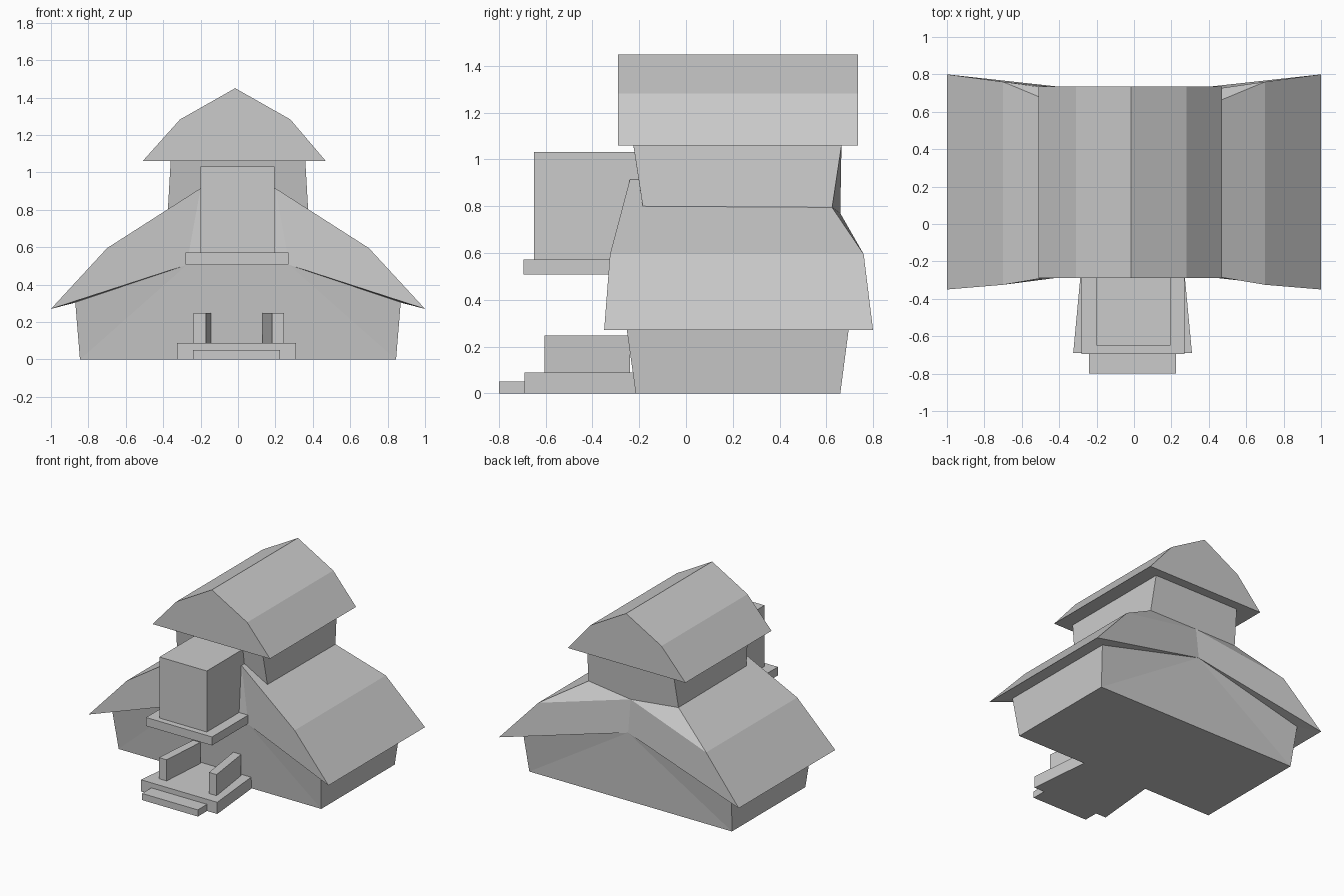
import bpy

if "Cube" in bpy.data.objects:
    bpy.data.objects.remove(bpy.data.objects["Cube"])


def mesh_object(name, verts, faces):
    import bmesh
    mesh = bpy.data.meshes.new(name)
    mesh.from_pydata(verts, [], faces)
    bm = bmesh.new()
    bm.from_mesh(mesh)
    bmesh.ops.remove_doubles(bm, verts=bm.verts, dist=0.0005)
    bmesh.ops.recalc_face_normals(bm, faces=bm.faces)
    bm.to_mesh(mesh)
    bm.free()
    obj = bpy.data.objects.new(name, mesh)
    bpy.context.collection.objects.link(obj)
    return obj


def prism(name, start, end):
    """Closed solid between two matching outlines."""
    n = len(start)
    sides = [(i, (i + 1) % n, n + (i + 1) % n, n + i) for i in range(n)]
    caps = [tuple(range(n)), tuple(range(n, 2 * n))]
    return mesh_object(name, start + end, sides + caps)


def plan(name, outline, z0, z1):
    return prism(name, [(x, y, z0) for x, y in outline], [(x, y, z1) for x, y in outline])


def tapered(name, xf0, xf1, yf, xb0, xb1, yb, z0, z1):
    return plan(name, [(xf0, yf), (xf1, yf), (xb1, yb), (xb0, yb)], z0, z1)


# House shell: lower walls, flared gable roof and upper walls (right half, mirrored).
# Lower case = front, upper case = back.
pts = {
    'a': (.845, -.215, 0), 'A': (.845, .66, 0),         # wall foot
    'b': (.87, -.258, .305), 'B': (.87, .70, .305),     # wall top
    'c': (1, -.35, .27), 'C': (1, .80, .27),            # eave
    'd': (.70, -.325, .595), 'D': (.70, .76, .595),     # roof break
    's': (.375, -.185, .80), 'S': (.375, .625, .795),   # roof meets upper wall
    't': (.36, -.225, 1.06), 'T': (.36, .665, 1.06),    # upper wall top
    'p': (.275, -.27, .505), 'q': (.20, -.24, .915), 'r': (.20, -.203, .915),
    'U': (0, .69, .53), 'V': (0, .66, .77),             # back centre points
}
half_faces = ['aABb', 'bBCc', 'cCDd', 'dDSsrq', 'sSTt',  # side
              'abp', 'bcp', 'cdqp',                      # front gable
              'ABU', 'BCU', 'CDVU', 'DSV']               # back gable
keys = list(pts)
n = len(keys)
verts = [pts[k] for k in keys] + [(-x, y, z) for x, y, z in pts.values()]
idx = {k: i for i, k in enumerate(keys)}
faces = []
for f in half_faces:
    ids = [idx[k] for k in f]
    faces += [ids, [i + n for i in reversed(ids)]]
L = {k: i + n for k, i in idx.items()}
R = idx
# Faces that span both halves
for f in ('aA', 'ap', 'pq', 'qr', 'rst', 'tT'):
    faces.append([R[k] for k in f] + [L[k] for k in reversed(f)])
faces += [[R['A'], R['U'], L['A']], [R['S'], R['T'], L['T'], L['S'], R['V']]]
mesh_object("house_shell", verts, faces)

# Upper roof
profile = [(-.51, 1.06), (-.31, 1.283), (-.015, 1.45), (.28, 1.283), (.47, 1.06)]
prism("upper_roof", [(x, -.29, z) for x, z in profile], [(x, .735, z) for x, z in profile])

# Projecting balcony box and its slab
tapered("balcony_box", -.20, .195, -.65, -.20, .195, -.19, .57, 1.032)
tapered("balcony_slab", -.28, .27, -.695, -.28, .27, -.25, .508, .572)

# Porch, step and toed-in side walls
tapered("porch_floor", -.325, .31, -.69, -.28, .265, -.21, 0, .088)
tapered("porch_step", -.24, .225, -.80, -.24, .225, -.69, 0, .05)
tapered("porch_wall_left", -.237, -.172, -.605, -.205, -.145, -.24, .085, .247)
tapered("porch_wall_right", .182, .245, -.605, .13, .195, -.24, .085, .247)
